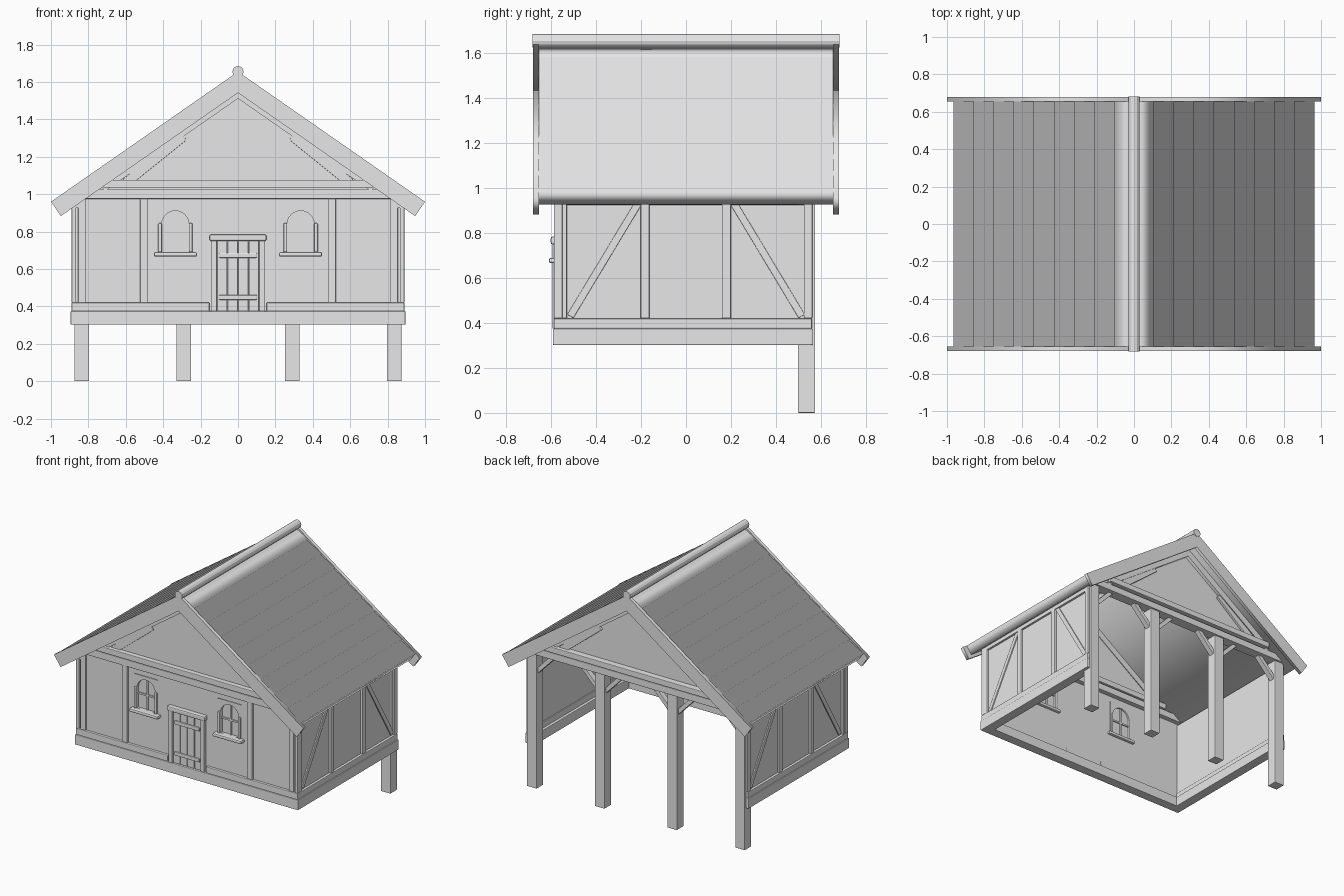
import bpy, bmesh, math
from mathutils import Matrix, Vector

cube = bpy.data.objects.get("Cube")
if cube:
    bpy.data.objects.remove(cube, do_unlink=True)

GREY = (0.8, 0.8, 0.8, 1)
mat = bpy.data.materials.new("plain grey")
mat.use_nodes = True
mat.diffuse_color = GREY
mat.node_tree.nodes["Principled BSDF"].inputs["Base Color"].default_value = GREY


def add(name, bm, bevel=0):
    bmesh.ops.recalc_face_normals(bm, faces=bm.faces)
    me = bpy.data.meshes.new(name)
    bm.to_mesh(me)
    bm.free()
    me.materials.append(mat)
    ob = bpy.data.objects.new(name, me)
    bpy.context.collection.objects.link(ob)
    if bevel:
        mod = ob.modifiers.new("worn edges", "BEVEL")
        mod.width, mod.segments = bevel, 2
    return ob


def box(name, x, y, z, bevel=0.004):
    """Box from (low, high) ranges on each axis."""
    bm = bmesh.new()
    size = [abs(r[1] - r[0]) for r in (x, y, z)]
    mid = [(r[0] + r[1]) / 2 for r in (x, y, z)]
    bmesh.ops.create_cube(bm, size=1, matrix=Matrix.Translation(mid) @ Matrix.Diagonal((*size, 1)))
    return add(name, bm, bevel)


def beam(name, p, q, normal, width, depth, bevel=0.003):
    """Straight timber from p to q, lying flat against a plane."""
    p, q, n = Vector(p), Vector(q), Vector(normal)
    d = (q - p).normalized()
    turn = Matrix((d, n, d.cross(n))).transposed().to_4x4()
    scale = Matrix.Diagonal(((q - p).length, depth, width, 1))
    bm = bmesh.new()
    bmesh.ops.create_cube(bm, size=1, matrix=Matrix.Translation((p + q) / 2) @ turn @ scale)
    return add(name, bm, bevel)


def prism(name, loops, y0, y1):
    """Outline with optional holes in x/z, extruded from y0 to y1."""
    cu = bpy.data.curves.new(name, "CURVE")
    cu.dimensions, cu.fill_mode, cu.extrude = "2D", "BOTH", (y1 - y0) / 2
    for loop in loops:
        sp = cu.splines.new("POLY")
        sp.points.add(len(loop) - 1)
        for pt, (x, z) in zip(sp.points, loop):
            pt.co = (x, z, 0, 1)
        sp.use_cyclic_u = True
    tmp = bpy.data.objects.new(name + " outline", cu)
    me = bpy.data.meshes.new_from_object(tmp)
    bm = bmesh.new()
    bm.from_mesh(me)
    bmesh.ops.remove_doubles(bm, verts=bm.verts, dist=1e-5)
    bm.transform(Matrix.Translation((0, (y0 + y1) / 2, 0)) @ Matrix.Rotation(math.pi / 2, 4, "X"))
    bpy.data.objects.remove(tmp)
    bpy.data.curves.remove(cu)
    bpy.data.meshes.remove(me)
    return add(name, bm)


# Roof slope frame: u runs down the slope, v stands off it
APEX, COS, SIN = 1.655, 0.821, 0.571


def on_slope(side, pts):
    return [(side * (u * COS + v * SIN), APEX - u * SIN + v * COS) for u, v in pts]


def ridge_u(v):
    return -v * SIN / COS


def slope_strip(name, side, top, bottom, length, y0, y1):
    pts = [(ridge_u(top), top), (length, top), (length, bottom), (ridge_u(bottom), bottom)]
    prism(name, [on_slope(side, pts)], y0, y1)


def roof_z(x):
    return 1.575 - abs(x) * SIN / COS


def arch(cx, half, z0, spring):
    curve = [(cx + half * math.cos(i * math.pi / 12), spring + half * math.sin(i * math.pi / 12)) for i in range(13)]
    return [(cx - half, z0), (cx + half, z0)] + curve


# Roof: lapped boards, verge boards and edge rafters
BOARDS, STEP = 9, 0.1306
for s, side in ((1, "left"), (-1, "right")):
    saw = [(ridge_u(-0.014), -0.014)]
    for i in range(1, BOARDS + 1):
        saw.append((i * STEP, 0))
        if i < BOARDS:
            saw.append((i * STEP, -0.014))
    saw += [(BOARDS * STEP, -0.07), (ridge_u(-0.07), -0.07)]
    prism(side + "_roof_boards", [on_slope(s, saw)], -0.656, 0.656)
    for f, end in ((-1, "front"), (1, "back")):
        ys = sorted((f * 0.68, f * 0.655))
        slope_strip(f"{side}_{end}_verge_board", s, 0, -0.093, 1.218, *ys)
        ys = sorted((f * 0.585, f * 0.54))
        slope_strip(f"{side}_{end}_rafter", s, -0.06, -0.118, 0.95, *ys)
        beam(f"{side}_{end}_gable_brace", (s * 0.6, f * 0.568, 1.06), (s * 0.29, f * 0.568, 1.31),
             (0, 1, 0), 0.05, 0.02)

# Ridge pole
bm = bmesh.new()
bmesh.ops.create_cone(bm, cap_ends=True, segments=12, radius1=0.03, radius2=0.03, depth=1.364,
                      matrix=Matrix.Translation((0, 0, APEX)) @ Matrix.Rotation(math.pi / 2, 4, "X"))
add("ridge_pole", bm)

# Front wall with arched openings, and back gable
WIN = 0.335
outline = [(-0.87, 0.31), (0.87, 0.31), (0.87, roof_z(0.87)), (0, roof_z(0)), (-0.87, roof_z(0.87))]
openings = [arch(s * WIN, 0.073, 0.69, 0.838) for s in (-1, 1)]
prism("front_wall", [outline] + openings, -0.57, -0.545)
gable = [(-0.78, roof_z(0.78)), (-0.78, 1.0), (0.78, 1.0), (0.78, roof_z(0.78)), (0, roof_z(0))]
prism("back_gable", [gable], 0.53, 0.56)

# Tie beams across both gables
for f, end in ((-1, "front"), (1, "back")):
    ys = sorted((f * 0.588, f * 0.51))
    box(end + "_lower_tie_beam", (-0.85, 0.85), ys, (0.975, 1.025))
    box(end + "_upper_tie_beam", (-0.72, 0.72), sorted((f * 0.605, f * 0.51)), (1.035, 1.077))

# Ground sill and front rails
box("front_sill", (-0.895, 0.895), (-0.592, -0.52), (0.302, 0.375))
for s, side in ((1, "left"), (-1, "right")):
    box(side + "_front_rail", sorted((s * 0.153, s * 0.885)), (-0.588, -0.54), (0.375, 0.42))
    for x0, x1, place in ((0.815, 0.855, "corner"), (0.48, 0.523, "middle")):
        box(f"{side}_front_{place}_post", sorted((s * x0, s * x1)), (-0.585, -0.55), (0.42, 0.98))

    # Side wall timbers
    out = sorted((s * 0.887, s * 0.85))
    box(side + "_side_wall", sorted((s * 0.872, s * 0.848)), (-0.565, 0.56), (0.31, 0.965), 0)
    box(side + "_side_sill", sorted((s * 0.895, s * 0.823)), (-0.59, 0.563), (0.302, 0.375))
    box(side + "_side_rail", sorted((s * 0.89, s * 0.84)), (-0.588, 0.56), (0.375, 0.42))
    box(side + "_wall_plate", out, (-0.585, 0.56), (0.925, 0.965))
    for i, (y0, y1) in enumerate(((-0.57, -0.53), (-0.202, -0.163), (0.16, 0.2), (0.525, 0.562))):
        box(f"{side}_side_post_{i + 1}", out, (y0, y1), (0.42, 0.95))
    for f in (-1, 1):
        beam(f"{side}_side_brace", (s * 0.872, f * 0.515, 0.43), (s * 0.872, f * 0.205, 0.945),
             (1, 0, 0), 0.032, 0.016)
    # Front corner stud
    box(side + "_corner_stud", sorted((s * 0.89, s * 0.865)), (-0.588, -0.55), (0.42, 0.95))

# Back posts with knee braces under the tie beam
for i, x in enumerate((-0.835, -0.29, 0.29, 0.835)):
    box(f"back_post_{i + 1}", (x - 0.039, x + 0.039), (0.498, 0.575), (0, 0.985))
    for s in (-1, 1):
        if abs(x + s * 0.15) < 0.85:
            beam(f"back_knee_brace_{i + 1}", (x + s * 0.025, 0.537, 0.84), (x + s * 0.165, 0.537, 0.985),
                 (0, 1, 0), 0.03, 0.04)

# Windows
for s, side in ((1, "left"), (-1, "right")):
    cx = s * WIN
    w = 0.094
    frame = [(cx - w, 0.685), (cx + w, 0.685), (cx + w, 0.935), (cx - w, 0.935)]
    prism(side + "_window_surround", [frame, arch(cx, 0.073, 0.69, 0.838)], -0.575, -0.54)
    box(side + "_window_pane", (cx - 0.08, cx + 0.08), (-0.556, -0.551), (0.685, 0.915), 0)
    box(side + "_window_upright", (cx - 0.006, cx + 0.006), (-0.564, -0.543), (0.69, 0.908), 0)
    box(side + "_window_crossbar", (cx - 0.073, cx + 0.073), (-0.564, -0.543), (0.79, 0.802), 0)
    box(side + "_window_ledge", (cx - 0.115, cx + 0.115), (-0.61, -0.525), (0.666, 0.69), 0.008)
    for e in (-1, 1):
        box(side + "_window_jamb", (cx + e * 0.082 - 0.01, cx + e * 0.082 + 0.01), (-0.588, -0.535),
            (0.69, 0.845), 0.006)

# Door: four planks, two battens, jambs and lintel
for i in range(4):
    x = -0.113 + i * 0.0565
    box(f"door_plank_{i + 1}", (x + 0.001, x + 0.0555), (-0.58, -0.56), (0.375, 0.75))
for z in (0.435, 0.66):
    box("door_batten", (-0.102, 0.102), (-0.59, -0.575), (z, z + 0.026), 0.005)
for s in (-1, 1):
    box("door_jamb", sorted((s * 0.113, s * 0.143)), (-0.594, -0.55), (0.375, 0.755))
box("door_lintel", (-0.152, 0.152), (-0.602, -0.55), (0.75, 0.784), 0.008)
